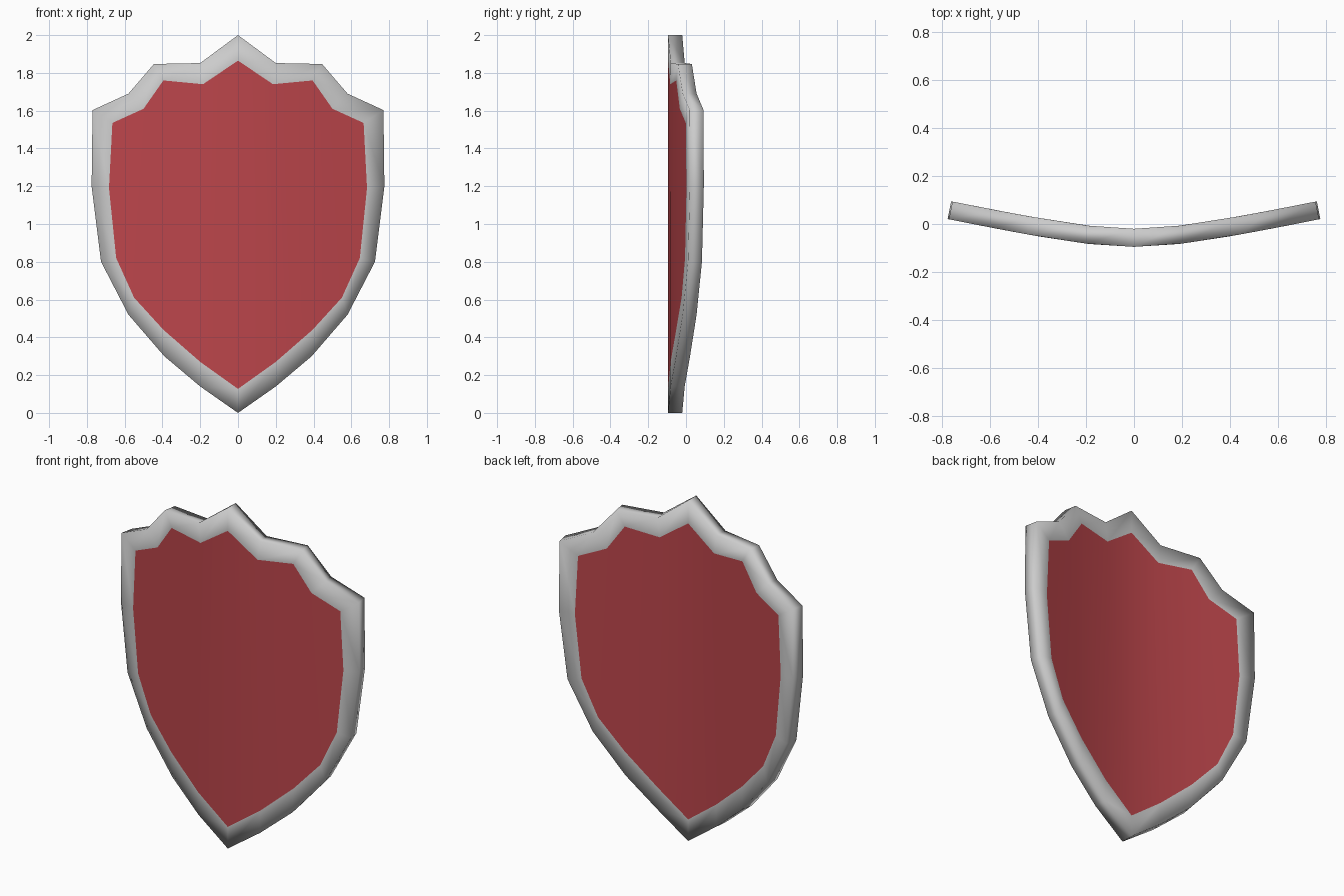
import bpy
import math

if "Cube" in bpy.data.objects:
    bpy.data.objects.remove(bpy.data.objects["Cube"])

# Right half of each outline (x, z), from top point to bottom point
OUTER = [(0, 2), (.2, 1.852), (.445, 1.847), (.58, 1.69), (.77, 1.603), (.775, 1.2),
         (.725, .8), (.58, .52), (.39, .30), (.2, .14), (0, 0)]
INNER = [(0, 1.865), (.185, 1.74), (.395, 1.76), (.5, 1.61), (.665, 1.535), (.683, 1.19),
         (.645, .82), (.55, .61), (.395, .44), (.2, .27), (0, .127)]
THICK = 0.075
N = 20


def curved(half, depth):
    """Mirror a half outline into a loop and wrap it on the curved shield surface."""
    loop = [(-x, z) for x, z in half] + [(x, z) for x, z in reversed(half[1:-1])]
    pts = []
    for x, z in loop:
        r = math.sqrt(.06 ** 2 + (.213 * x) ** 2)
        slope = .213 ** 2 * x / r
        k = depth / math.hypot(1, slope)
        pts.append((x - slope * k, -.155 + r + k, z))
    return pts


def make(name, verts, faces, colour=None):
    mesh = bpy.data.meshes.new(name)
    mesh.from_pydata(verts, [], faces)
    mesh.shade_smooth()
    obj = bpy.data.objects.new(name, mesh)
    bpy.context.collection.objects.link(obj)
    if colour:
        mat = bpy.data.materials.new(name)
        mat.diffuse_color = colour
        mat.use_nodes = True
        mat.node_tree.nodes["Principled BSDF"].inputs["Base Color"].default_value = mat.diffuse_color
        mesh.materials.append(mat)
    return obj


# Metal rim: front band, outer wall and back band
verts = curved(OUTER, 0) + curved(INNER, 0) + curved(OUTER, THICK) + curved(INNER, THICK)
faces = []
for i in range(N):
    j = (i + 1) % N
    faces += [(i, j, N + j, N + i),
              (j, i, 2 * N + i, 2 * N + j),
              (3 * N + i, 3 * N + j, 2 * N + j, 2 * N + i)]
make("rim", verts, faces)

# Red panel: vertical strips on the front and the back, flush with the rim
strips = []
for i in range(5):
    for q in ((i, i + 1, 9 - i, 10 - i), ((N - i) % N, 10 + i, 11 + i, 19 - i)):
        strips.append(tuple(dict.fromkeys(q)))
back = [tuple(N + v for v in reversed(f)) for f in strips]
make("panel", curved(INNER, 0) + curved(INNER, THICK), strips + back, (.5, .06, .07, 1))
